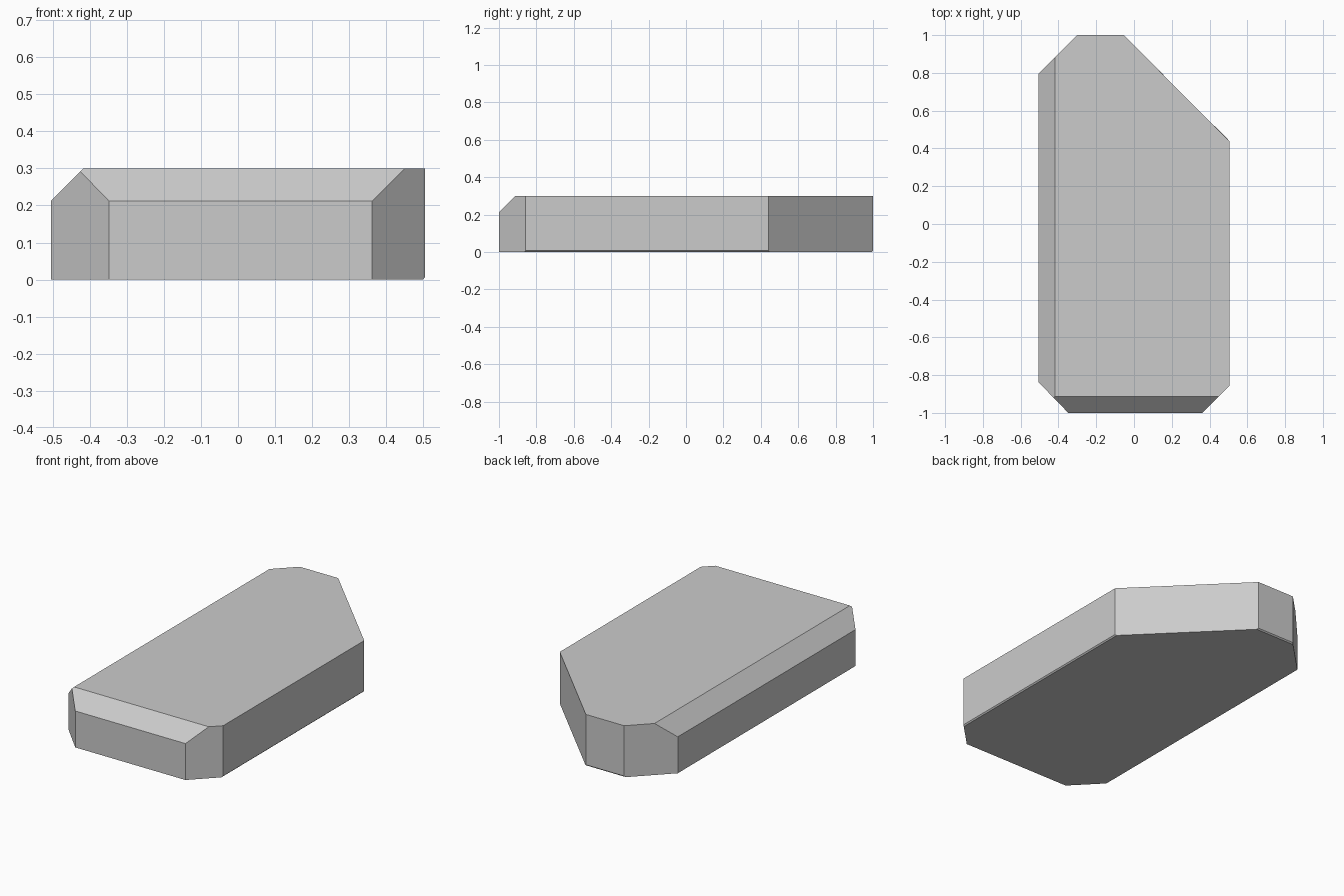
import bpy, bmesh
from mathutils import Vector

if "Cube" in bpy.data.objects:
    bpy.data.objects.remove(bpy.data.objects["Cube"])

W, L, H = 0.505, 1.0, 0.30   # half width, half length, height

# Solid block
bm = bmesh.new()
bmesh.ops.create_cube(bm, size=1)
for v in bm.verts:
    v.co = (v.co.x * 2 * W, v.co.y * 2 * L, (v.co.z + 0.5) * H)


def slice_off(a, b, along, outward):
    """Cut along the plane through a, b and a direction; drop the outward side."""
    a, b = Vector(a), Vector(b)
    n = (b - a).cross(Vector(along)).normalized()
    if n.dot(Vector(outward)) < 0:
        n = -n
    cut = bmesh.ops.bisect_plane(bm, geom=bm.verts[:] + bm.edges[:] + bm.faces[:],
                                 plane_co=a, plane_no=n, clear_outer=True)
    edges = [e for e in cut['geom_cut'] if isinstance(e, bmesh.types.BMEdge)]
    bmesh.ops.edgeloop_fill(bm, edges=edges)


X, Y, Z = (1, 0, 0), (0, 1, 0), (0, 0, 1)

# Vertical corner cuts
slice_off((-W, -0.838, 0), (-0.348, -L, 0), Z, (-1, -1, 0))
slice_off((W, -0.857, 0), (0.362, -L, 0), Z, (1, -1, 0))
slice_off((-W, 0.797, 0), (-0.302, L, 0), Z, (-1, 1, 0))
slice_off((W, 0.44, 0), (-0.055, L, 0), Z, (1, 1, 0))

# Upper bevels on the front and left edges
slice_off((0, -L, 0.212), (0, -0.912, H), X, (0, -1, 1))
slice_off((-W, 0, 0.212), (-0.417, 0, H), Y, (-1, 0, 1))

# Fine lower bevels on the right and back edges
slice_off((W, 0, 0.007), (W - 0.007, 0, 0), Y, (1, 0, -1))
slice_off((0, L, 0.007), (0, L - 0.007, 0), X, (0, 1, -1))

bmesh.ops.recalc_face_normals(bm, faces=bm.faces)
mesh = bpy.data.meshes.new("chamfered_slab")
bm.to_mesh(mesh)
bm.free()
bpy.context.collection.objects.link(bpy.data.objects.new("chamfered_slab", mesh))
